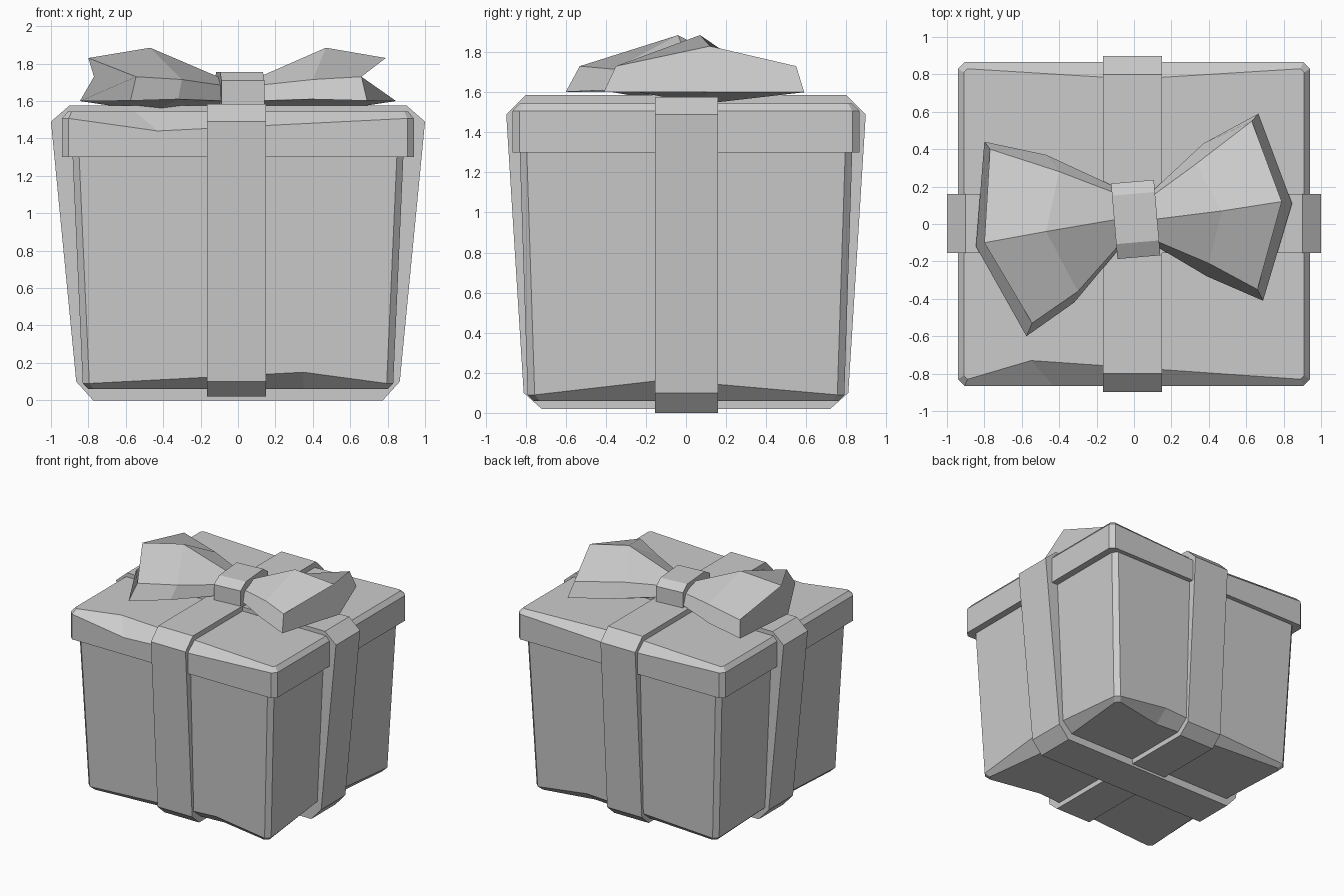
import bpy, bmesh
from mathutils import Matrix

if "Cube" in bpy.data.objects:
    bpy.data.objects.remove(bpy.data.objects["Cube"])


def loft(name, rings):
    """Join equal-length rings of points into a closed flat-shaded solid."""
    bm = bmesh.new()
    vs = [[bm.verts.new(p) for p in r] for r in rings]
    n = len(vs[0])
    for a, b in zip(vs, vs[1:]):
        for i in range(n):
            j = (i + 1) % n
            bm.faces.new((a[i], a[j], b[j], b[i]))
    bm.faces.new(vs[0][::-1])
    bm.faces.new(vs[-1])
    bmesh.ops.recalc_face_normals(bm, faces=bm.faces)
    me = bpy.data.meshes.new(name)
    bm.to_mesh(me)
    bm.free()
    ob = bpy.data.objects.new(name, me)
    bpy.context.collection.objects.link(ob)
    return ob


def box_ring(hx, hy, c, z, kinks):
    """Chamfered rectangle; each side has one kink (position, inset, z shift):
    front, right, back, left."""
    (ft, fi, fz), (rt, ri, rz), (bt, bi, bz), (lt, li, lz) = kinks
    return [(-hx + c, -hy, z), (ft, -hy + fi, z + fz), (hx - c, -hy, z),
            (hx, -hy + c, z), (hx - ri, rt, z + rz), (hx, hy - c, z),
            (hx - c, hy, z), (bt, hy - bi, z + bz), (-hx + c, hy, z),
            (-hx, hy - c, z), (-hx + li, lt, z + lz), (-hx, -hy + c, z)]


FLAT = [(0, 0, 0)] * 4

# Box body with a worn bottom edge
loft("box_body", [
    box_ring(0.80, 0.76, 0.03, 0.06, [(0.35, 0.08, 0), (-0.1, 0.08, 0), (0.35, 0.08, 0), (-0.1, 0.04, 0)]),
    box_ring(0.83, 0.79, 0.035, 0.09, [(0.35, 0, 0.06), (-0.1, 0, 0.075), (0.35, 0, 0.06), (-0.1, 0, 0.03)]),
    box_ring(0.885, 0.83, 0.035, 1.32, [(0.35, 0, 0), (-0.1, 0, 0), (0.35, 0, 0), (-0.1, 0, 0)]),
])

# Lid with a worn top edge
loft("box_lid", [
    box_ring(0.94, 0.865, 0.035, 1.30, [(-0.43, 0, 0)] + FLAT[:3]),
    box_ring(0.94, 0.865, 0.035, 1.507, [(-0.43, 0, -0.067), (0, 0, 0), (0, 0, -0.04), (0, 0, 0)]),
    box_ring(0.91, 0.83, 0.02, 1.543, [(-0.55, 0.1, 0), (0, 0, 0), (0, 0.055, 0), (0, 0, 0)]),
])


# Ribbons wrapped around the box
def ribbon(name, half, along_x, lo, hi):
    prof = half + [(-u, z) for u, z in reversed(half)]
    put = (lambda u, w, z: (u, w, z)) if along_x else (lambda u, w, z: (w, u, z))
    loft(name, [[put(u, w, z) for u, z in prof] for w in (lo, hi)])


ribbon("ribbon_across", [(0.775, 0), (0.865, 0.10), (1.0, 1.49), (0.90, 1.577)], True, -0.155, 0.16)
ribbon("ribbon_front_to_back", [(0.72, 0.02), (0.81, 0.10), (0.897, 1.49), (0.80, 1.585)], False, -0.165, 0.15)

# Bow knot
knot = [(-0.19, 1.56), (-0.19, 1.71), (-0.11, 1.755), (0.15, 1.755), (0.215, 1.71), (0.215, 1.56)]
ob = loft("bow_knot", [[(x, y, z) for y, z in knot] for x in (-0.115, 0.115)])
ob.data.transform(Matrix.Translation((0.01, 0.012, 0)) @ Matrix.Rotation(0.085, 4, 'Z'))

# Bow loops: sections at knot, middle and outer end,
# each ordered ridge, front shoulder, front hem, underside, back hem, back shoulder
HEIGHTS = [(1.71, 1.68, 1.60, 1.55, 1.60, 1.68),
           (1.885, 1.715, 1.61, 1.54, 1.61, 1.715),
           (1.83, 1.73, 1.602, 1.60, 1.60, 1.73)]


def bow_loop(name, plan):
    loft(name, [[(x, y, z) for (x, y), z in zip(s, h)] for s, h in zip(plan, HEIGHTS)])


bow_loop("bow_loop_left", [
    [(-0.06, 0.03), (-0.06, -0.09), (-0.06, -0.11), (-0.06, 0.03), (-0.06, 0.18), (-0.06, 0.15)],
    [(-0.47, -0.04), (-0.30, -0.36), (-0.32, -0.42), (-0.45, -0.03), (-0.47, 0.37), (-0.40, 0.28)],
    [(-0.80, -0.10), (-0.545, -0.53), (-0.575, -0.60), (-0.845, -0.12), (-0.80, 0.44), (-0.77, 0.40)]])
bow_loop("bow_loop_right", [
    [(0.07, 0.02), (0.07, -0.07), (0.07, -0.09), (0.07, 0.03), (0.07, 0.15), (0.07, 0.13)],
    [(0.47, 0.07), (0.40, -0.21), (0.39, -0.28), (0.45, 0.07), (0.37, 0.43), (0.33, 0.32)],
    [(0.79, 0.12), (0.66, -0.35), (0.69, -0.41), (0.845, 0.11), (0.665, 0.59), (0.63, 0.55)]])
